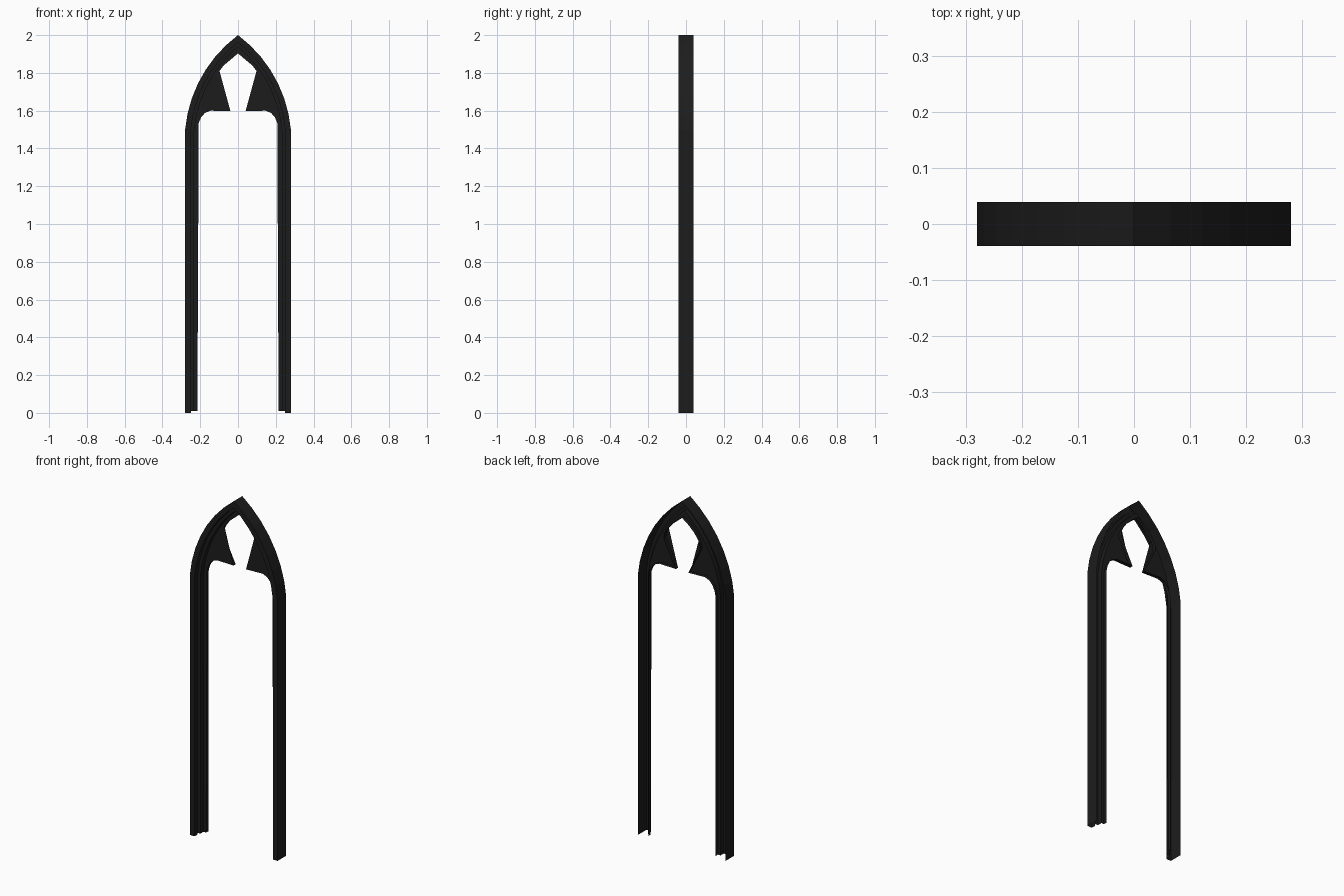
import bpy, bmesh, math
from mathutils import Vector

if "Cube" in bpy.data.objects:
    bpy.data.objects.remove(bpy.data.objects["Cube"])

DARK = bpy.data.materials.new("dark_iron")
DARK.diffuse_color = (0.012, 0.012, 0.012, 1)
DARK.use_nodes = True
DARK.node_tree.nodes["Principled BSDF"].inputs["Base Color"].default_value = DARK.diffuse_color


def arch_half():
    """Right half of the outer pointed arch, from foot to apex (x, z)."""
    a, b, sag, n = Vector((0.28, 1.5)), Vector((0, 2.0)), 0.061, 7
    chord = b - a
    c = chord.length
    r = (c * c / 4 + sag * sag) / (2 * sag)
    normal = Vector((chord.y, -chord.x)).normalized()
    centre = (a + b) / 2 - normal * (r - sag)
    half = math.asin(c / 2 / r)
    start = math.atan2(normal.y, normal.x) - half
    arc = [centre + r * Vector((math.cos(start + 2 * half * i / n),
                                math.sin(start + 2 * half * i / n)))
           for i in range(n + 1)]
    return [Vector((0.28, 0))] + arc


def inset(path, d, foot):
    """Mitred inward offset; the apex stays on the centre line."""
    ext = path + [Vector((-path[-2].x, path[-2].y))]
    out = []
    for i, p in enumerate(path):
        nxt = (ext[i + 1] - p).normalized()
        prv = (p - ext[i - 1]).normalized() if i else nxt
        n1, n2 = Vector((-prv.y, prv.x)), Vector((-nxt.y, nxt.x))
        m = (n1 + n2).normalized()
        out.append(p + m * d / m.dot(n1))
    out[0].y = foot
    return out


def finish(bm, name):
    bmesh.ops.remove_doubles(bm, verts=bm.verts, dist=1e-5)
    bmesh.ops.recalc_face_normals(bm, faces=bm.faces)
    me = bpy.data.meshes.new(name)
    bm.to_mesh(me)
    bm.free()
    me.materials.append(DARK)
    ob = bpy.data.objects.new(name, me)
    bpy.context.collection.objects.link(ob)


def strip(bm, pa, ya, pb, yb, s):
    va = [bm.verts.new((s * p.x, ya, p.y)) for p in pa]
    vb = [bm.verts.new((s * p.x, yb, p.y)) for p in pb]
    for i in range(len(pa) - 1):
        bm.faces.new((va[i], va[i + 1], vb[i + 1], vb[i]))


outer = arch_half()
band = inset(outer, 0.03, 0)
step = inset(outer, 0.03, 0.01)
rim = inset(outer, 0.048, 0.01)

# Outer frame: side wall and front band (the back stays open)
bm = bmesh.new()
for s in (1, -1):
    strip(bm, outer, 0.039, outer, -0.039, s)
    strip(bm, outer, -0.039, band, -0.039, s)
    strip(bm, band, -0.039, band, -0.012, s)
finish(bm, "outer_frame")

# Stepped moulding
bm = bmesh.new()
for s in (1, -1):
    strip(bm, step, -0.012, rim, -0.012, s)
    strip(bm, rim, -0.012, rim, 0.016, s)
finish(bm, "stepped_moulding")

# Inner tracery with pointed cusps
inner = [Vector(p) for p in (
    (0.215, 0.01), (0.215, 1.5), (0.208, 1.535), (0.195, 1.565), (0.175, 1.588),
    (0.145, 1.6), (0.04, 1.597), (0.116, 1.752), (0.112, 1.782), (0.098, 1.81),
    (0.075, 1.84), (0.042, 1.872), (0, 1.903))]
bm = bmesh.new()
for s in (1, -1):
    loop = rim + inner[::-1]
    bm.faces.new([bm.verts.new((s * p.x, 0.016, p.y)) for p in loop])
    strip(bm, inner, 0.016, inner, 0.036, s)
bmesh.ops.triangulate(bm, faces=[f for f in bm.faces if len(f.verts) > 4])
finish(bm, "cusped_tracery")
